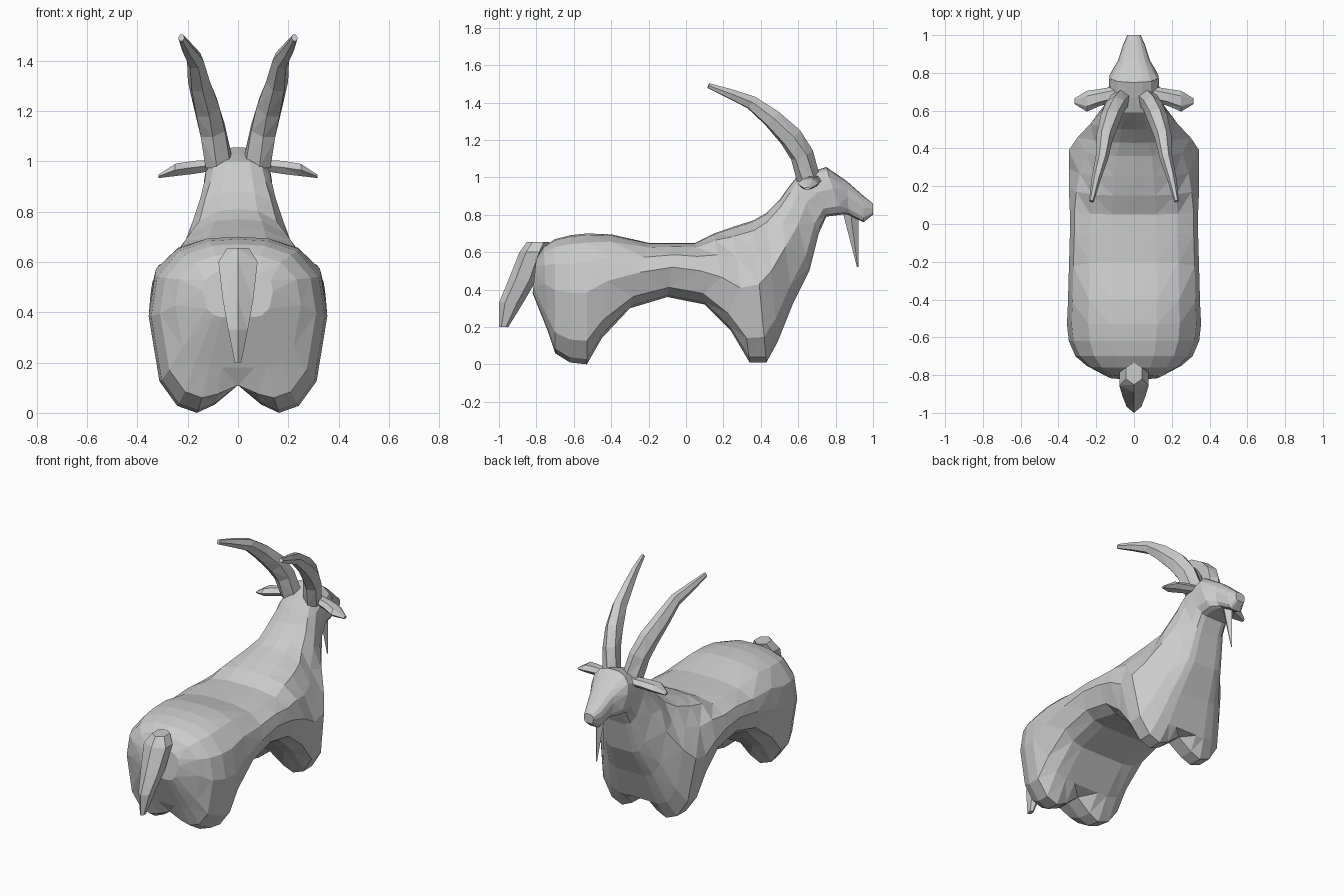
import bpy, bmesh
from math import sin, cos, pi
from mathutils import Vector

if "Cube" in bpy.data.objects:
    bpy.data.objects.remove(bpy.data.objects["Cube"], do_unlink=True)

grey = bpy.data.materials.new("plain grey")
grey.use_nodes = True
grey.diffuse_color = (0.6, 0.6, 0.6, 1)
grey.node_tree.nodes["Principled BSDF"].inputs["Base Color"].default_value = (0.6, 0.6, 0.6, 1)


def loft(name, rings, mirrored=False):
    """Skin a list of equal-length point rings, close both ends, keep facets flat."""
    mesh = bpy.data.meshes.new(name)
    bm = bmesh.new()
    loops = [[bm.verts.new(point) for point in ring] for ring in rings]
    count = len(loops[0])
    for lower, upper in zip(loops, loops[1:]):
        for i in range(count):
            j = (i + 1) % count
            bm.faces.new((lower[i], lower[j], upper[j], upper[i]))
    bm.faces.new(loops[0][::-1])
    bm.faces.new(loops[-1])
    if mirrored:
        copy = bmesh.ops.duplicate(bm, geom=bm.verts[:] + bm.edges[:] + bm.faces[:])
        for item in copy["geom"]:
            if isinstance(item, bmesh.types.BMVert):
                item.co.x *= -1
    bmesh.ops.remove_doubles(bm, verts=bm.verts[:], dist=0.0005)
    bmesh.ops.recalc_face_normals(bm, faces=bm.faces[:])
    bmesh.ops.triangulate(bm, faces=bm.faces[:])
    bm.to_mesh(mesh)
    bm.free()
    mesh.materials.append(grey)
    obj = bpy.data.objects.new(name, mesh)
    bpy.context.collection.objects.link(obj)
    return obj


def oval(center, axis_a, axis_b, sides=6, turn=0.0):
    """Ring of points around a center, spanned by two half-axes."""
    angles = [turn + 2 * pi * i / sides for i in range(sides)]
    return [Vector(center) + Vector(axis_a) * cos(a) + Vector(axis_b) * sin(a) for a in angles]


def body_section(top_y, top_z, low_y, low_z, half_width, taper):
    """Symmetric trunk section; low sections split into two feet with a cleft."""
    # (share of width, share of height) from underside up to the back
    outline = [(0.26, 0), (0.46, 0), (0.68, 0.04), (0.88, 0.18), (1, 0.55),
               (0.93, 0.78), (0.68, 0.93), (0.34, 0.99)]
    cleft = max(0.0, 0.11 - low_z) / (top_z - low_z)

    def place(width, height):
        shrink = taper if height > 0.7 else 1
        return Vector((width * half_width * shrink,
                       low_y + (top_y - low_y) * height,
                       low_z + (top_z - low_z) * height))

    side = [place(w, h + (cleft * 0.3 if w < 0.3 and h == 0 else 0)) for w, h in outline]
    other = [Vector((-p.x, p.y, p.z)) for p in reversed(side)]
    return [place(0, cleft)] + side + [place(0, 1)] + other


# Trunk with the four short legs: top y, top z, bottom y, bottom z, half width, taper
trunk = [
    (-.80, .57, -.82, .38, .14, 1),
    (-.76, .63, -.74, .18, .25, 1),
    (-.70, .67, -.70, .06, .31, 1),
    (-.62, .69, -.62, .01, .345, 1),
    (-.53, .70, -.53, 0, .355, 1),
    (-.40, .695, -.45, .14, .35, 1),
    (-.20, .65, -.30, .30, .345, 1),
    (-.05, .65, -.10, .36, .34, 1),
    (.05, .65, .10, .32, .34, 1),
    (.15, .70, .24, .18, .345, .95),
    (.25, .735, .34, .01, .345, .9),
    (.36, .77, .43, .01, .345, .8),
    (.43, .81, .49, .12, .30, .75),
]
# Chest, neck and head, in the same order
neck_and_head = [
    (.50, .88, .57, .32, .23, .85),
    (.55, .95, .66, .50, .17, .95),
    (.59, 1.0, .71, .70, .14, 1),
    (.67, 1.03, .75, .79, .135, 1),
    (.75, 1.055, .83, .80, .13, 1),
    (.86, .98, .87, .80, .085, 1),
    (.95, .90, .95, .76, .058, 1),
    (1.0, .86, 1.0, .80, .035, 1),
]
loft("body", [body_section(*row) for row in trunk + neck_and_head])

# Swept-back horns: center x, y, z and radius
horn_path = [
    (.075, .655, .99, .06), (.10, .62, 1.12, .06), (.125, .56, 1.215, .06),
    (.155, .46, 1.315, .05), (.17, .35, 1.40, .037), (.20, .24, 1.445, .027),
    (.225, .12, 1.49, .014),
]
points = [Vector(row[:3]) for row in horn_path]
horn_rings = []
for i, row in enumerate(horn_path):
    along = points[min(i + 1, len(points) - 1)] - points[max(i - 1, 0)]
    across = along.cross(Vector((0, 0, 1))).normalized()
    over = across.cross(along).normalized()
    horn_rings.append(oval(points[i], across * row[3] * 0.9, over * row[3] * 1.1))
loft("horns", horn_rings, mirrored=True)

# Leaf-shaped ears: center x, y, z, half depth, half thickness
ear_path = [
    (.09, .69, .985, .04, .025), (.18, .67, .975, .045, .03),
    (.25, .65, .965, .055, .028), (.315, .65, .94, .015, .008),
]
loft("ears", [oval((x, y, z), (0, depth, 0), (0, 0, thick))
              for x, y, z, depth, thick in ear_path], mirrored=True)

# Hanging tail: height, rear y, front y, half width
tail_path = [
    (.655, -.85, -.73, .05), (.60, -.89, -.75, .09), (.45, -.95, -.80, .07),
    (.33, -1.0, -.87, .045), (.20, -1.0, -.95, .015),
]
loft("tail", [oval((0, (rear + front) / 2, z), (0, (front - rear) / 2, 0), (half, 0, 0))
              for z, rear, front, half in tail_path])

# Pointed beard: height, center y, radius
beard_path = [(.83, .88, .045), (.77, .885, .036), (.52, .918, .004)]
loft("beard", [oval((0, y, z), (0, r, 0), (r * 0.8, 0, 0), sides=4)
               for z, y, r in beard_path])
